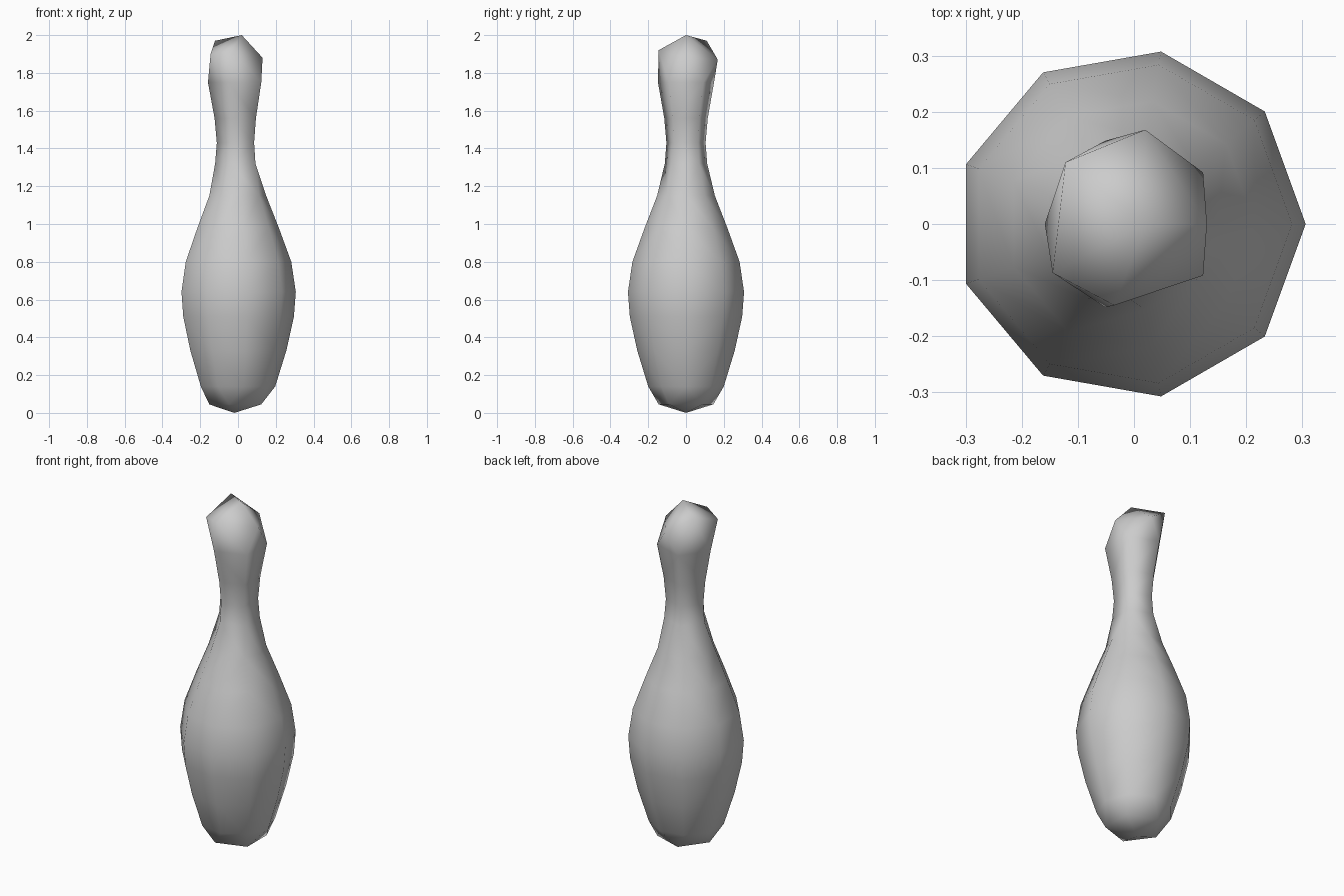
import bpy, bmesh
from math import cos, sin, pi, radians, atan2

if "Cube" in bpy.data.objects:
    bpy.data.objects.remove(bpy.data.objects["Cube"])

bm = bmesh.new()


def ring(z, r, n, start=0, cx=-0.006):
    """Regular n-sided outline of the pin at height z."""
    return [(cx + r * cos(radians(start) + 2 * pi * k / n),
             r * sin(radians(start) + 2 * pi * k / n), z) for k in range(n)]


def add_loop(points):
    """Create vertices sorted by angle, paired with that angle."""
    pts = [((atan2(p[1], p[0]) + 1e-4) % (2 * pi), p) for p in points]
    return [(a, bm.verts.new(p)) for a, p in sorted(pts)]


def stitch(low, high):
    """Zip two loops of any vertex count together with triangles."""
    i = j = 0
    at = lambda loop, k: loop[k % len(loop)][0] + 2 * pi * (k // len(loop))
    v = lambda loop, k: loop[k % len(loop)][1]
    while i < len(low) or j < len(high):
        step_low = j >= len(high) or (i < len(low) and at(low, i + 1) <= at(high, j + 1))
        if step_low:
            bm.faces.new((v(low, i), v(low, i + 1), v(high, j)))
            i += 1
        else:
            bm.faces.new((v(low, i), v(high, j + 1), v(high, j)))
            j += 1


def cap(loop, tip):
    t = bm.verts.new(tip)
    for k in range(len(loop)):
        bm.faces.new((loop[k][1], loop[(k + 1) % len(loop)][1], t))


# Five-sided foot, nine-sided belly, five-sided neck
outlines = [ring(0.045, 0.152, 5, 180, 0)]
for z, r in [(0.14, 0.203), (0.33, 0.262), (0.51, 0.302), (0.64, 0.312),
             (0.80, 0.288), (0.98, 0.222), (1.15, 0.155)]:
    outlines.append(ring(z, r, 9))
for z, r in [(1.32, 0.118), (1.43, 0.109), (1.56, 0.121), (1.75, 0.156)]:
    outlines.append(ring(z, r, 5, 180, -0.003))
# Irregular faceted head
outlines.append([(0.13, 0, 1.88), (0.02, 0.168, 1.87), (-0.122, 0.11, 1.97),
                 (-0.145, -0.087, 1.90), (-0.035, -0.145, 1.92)])

loops = [add_loop(o) for o in outlines]
for low, high in zip(loops, loops[1:]):
    stitch(low, high)
cap(loops[0], (-0.02, 0, 0))
cap(loops[-1], (0.02, 0, 2.0))

bmesh.ops.recalc_face_normals(bm, faces=bm.faces)
for f in bm.faces:
    f.smooth = True
mesh = bpy.data.meshes.new("bowling_pin")
bm.to_mesh(mesh)
bm.free()
bpy.context.collection.objects.link(bpy.data.objects.new("bowling_pin", mesh))
